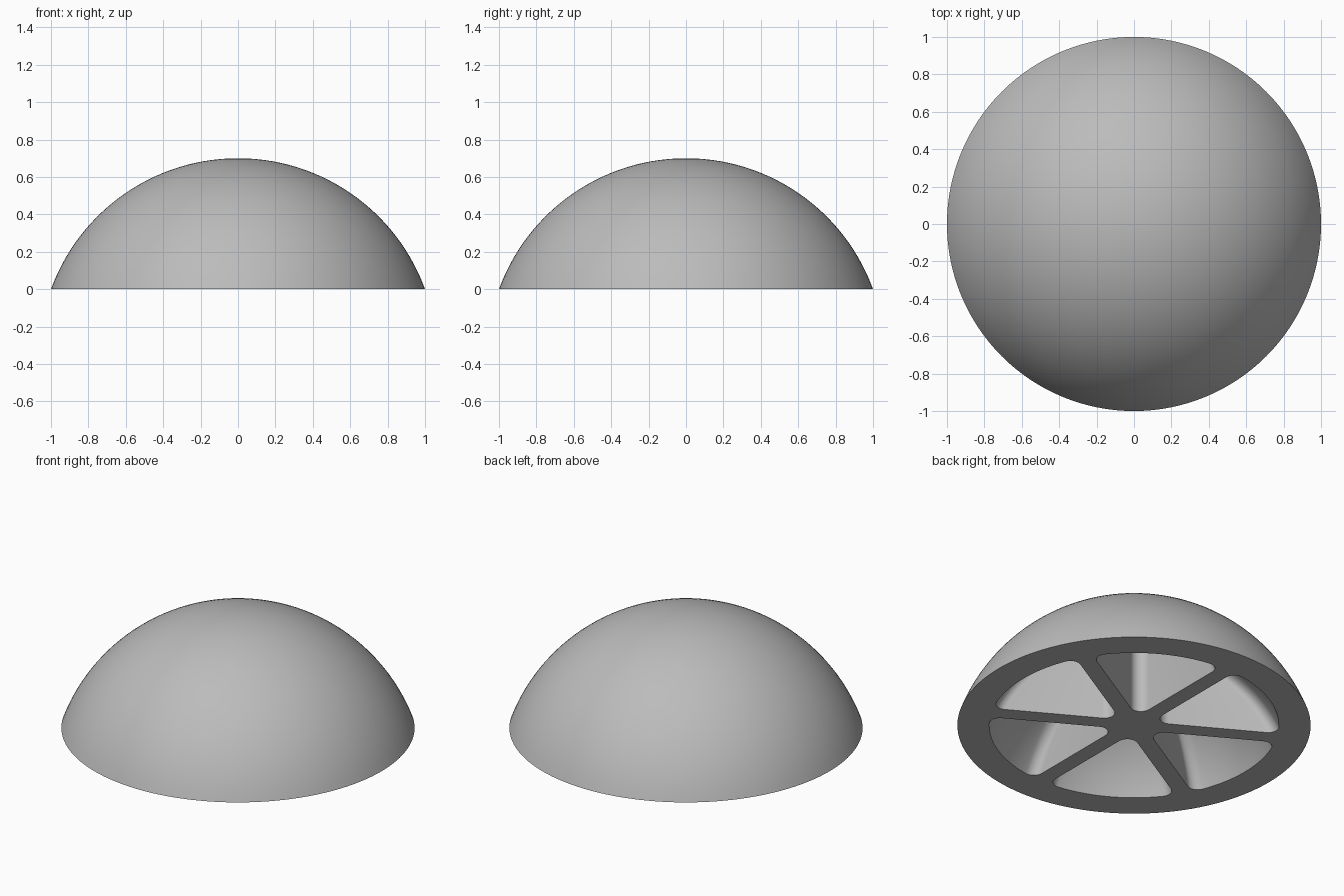
import bpy
import bmesh
from math import sin, cos, asin, sqrt, pi, radians

cube = bpy.data.objects.get("Cube")
if cube:
    bpy.data.objects.remove(cube)

HEIGHT = 0.70
DROP = (1 - HEIGHT ** 2) / (2 * HEIGHT)   # sphere centre below the base
OUTER = HEIGHT + DROP                     # outer sphere radius
RIM = 0.82                                # pocket radius at the base
INNER = sqrt(RIM ** 2 + DROP ** 2)        # inner sphere radius
RIB = 0.05                                # half rib thickness
FILLET = 0.06
SEGMENTS = 128
RINGS = 28
LEVELS = 20


def arc(cx, cy, radius, start, end, steps):
    return [(cx + radius * cos(start + (end - start) * i / steps),
             cy + radius * sin(start + (end - start) * i / steps))
            for i in range(steps + 1)]


def pocket_outline(reach):
    """Rounded sector between two ribs, pointing along +x."""
    offset = RIB + FILLET
    half = radians(30) - asin(offset / (reach - FILLET))
    cx, cy = (reach - FILLET) * cos(half), (reach - FILLET) * sin(half)
    side = radians(120)
    points = arc(offset * 2, 0, FILLET, side, 2 * side, 10)
    points += arc(cx, -cy, FILLET, -side, -half, 8)
    points += arc(0, 0, reach, -half, half, 16)[1:-1]
    points += arc(cx, cy, FILLET, half, side, 8)
    return points


def add_ring(bm, points, z, turn=0.0):
    c, s = cos(turn), sin(turn)
    return [bm.verts.new((x * c - y * s, x * s + y * c, z)) for x, y in points]


def join_rings(bm, a, b):
    for i in range(len(a)):
        j = (i + 1) % len(a)
        bm.faces.new((a[i], a[j], b[j], b[i]))


def ring_edges(bm, ring):
    return [bm.edges.get((ring[i - 1], ring[i])) for i in range(len(ring))]


bm = bmesh.new()

# Outer dome
tilt = asin(1 / OUTER)
rings = []
for k in range(RINGS):
    angle = tilt * (1 - k / RINGS)
    radius = 1.0 if k == 0 else OUTER * sin(angle)
    z = 0.0 if k == 0 else OUTER * cos(angle) - DROP
    rings.append(add_ring(bm, arc(0, 0, radius, 0, 2 * pi, SEGMENTS)[:-1], z))
for a, b in zip(rings, rings[1:]):
    join_rings(bm, a, b)
crown = bm.verts.new((0, 0, HEIGHT))
for i in range(SEGMENTS):
    bm.faces.new((rings[-1][i - 1], rings[-1][i], crown))
base_edges = ring_edges(bm, rings[0])

# Six pockets under the dome, separated by radial ribs
low = asin(RIM / INNER)
high = asin((2 * (RIB + FILLET) + FILLET + 0.005) / INNER)
for n in range(6):
    previous = None
    for k in range(LEVELS + 1):
        angle = low + (high - low) * k / LEVELS
        z = 0.0 if k == 0 else INNER * cos(angle) - DROP
        ring = add_ring(bm, pocket_outline(INNER * sin(angle)), z, n * pi / 3)
        if previous:
            join_rings(bm, previous, ring)
            if k == 1:
                base_edges += ring_edges(bm, previous)
        previous = ring
    bm.faces.new(previous)

# Flat underside around the pockets
bmesh.ops.triangle_fill(bm, use_beauty=True, use_dissolve=False, edges=base_edges)
bmesh.ops.recalc_face_normals(bm, faces=bm.faces[:])

mesh = bpy.data.meshes.new("ribbed_dome")
bm.to_mesh(mesh)
bm.free()
dome = bpy.data.objects.new("ribbed_dome", mesh)
bpy.context.collection.objects.link(dome)

grey = bpy.data.materials.new("plain_grey")
grey.use_nodes = True
colour = (0.5, 0.5, 0.5, 1)
grey.diffuse_color = colour
grey.node_tree.nodes["Principled BSDF"].inputs["Base Color"].default_value = colour
mesh.materials.append(grey)

bpy.ops.object.select_all(action="DESELECT")
dome.select_set(True)
bpy.context.view_layer.objects.active = dome
bpy.ops.object.shade_smooth_by_angle(angle=radians(35))
